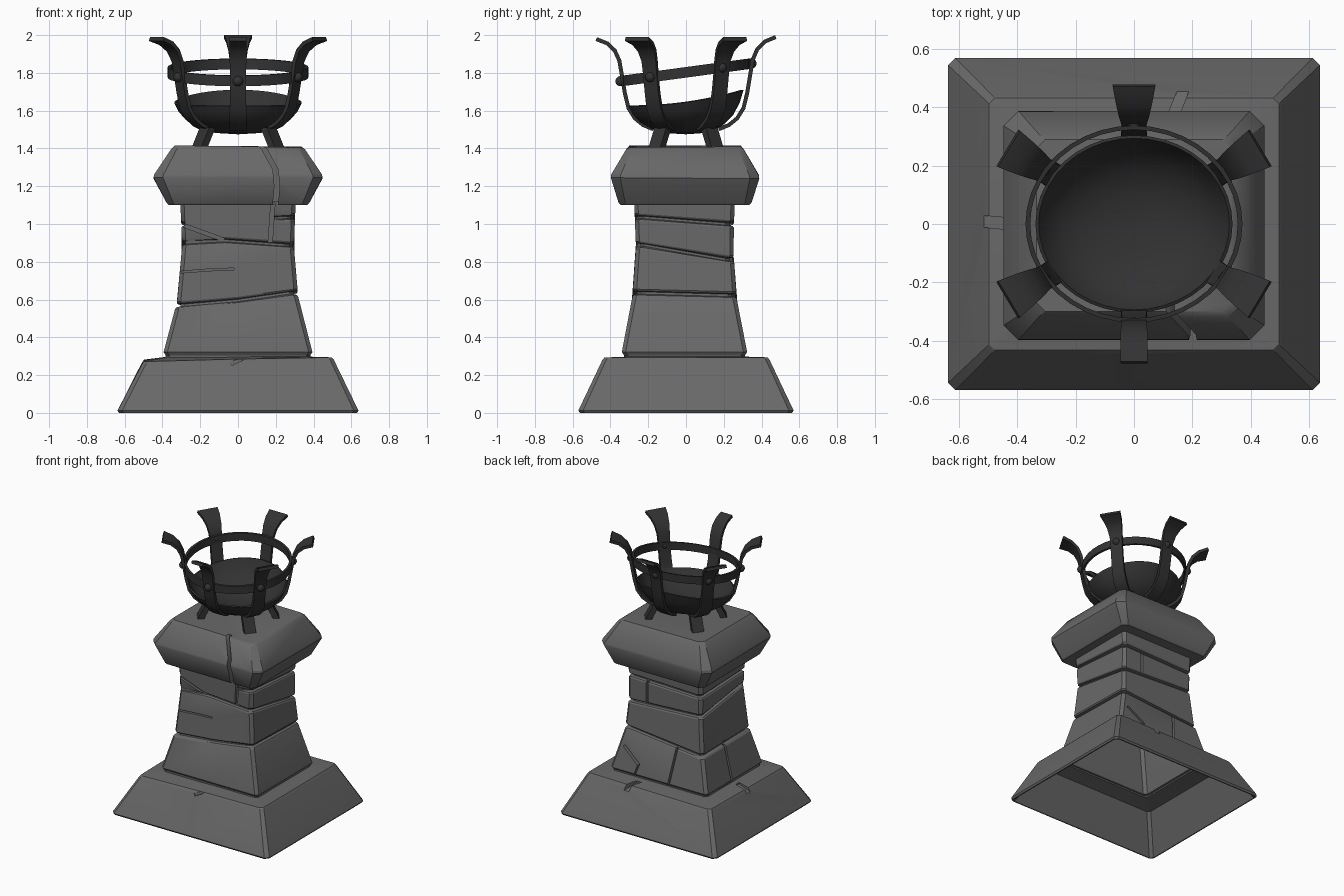
import bpy, bmesh, math
from mathutils import Vector

if "Cube" in bpy.data.objects:
    bpy.data.objects.remove(bpy.data.objects["Cube"])


def material(name, rgb):
    m = bpy.data.materials.new(name)
    m.diffuse_color = (*rgb, 1)
    m.use_nodes = True
    m.node_tree.nodes["Principled BSDF"].inputs["Base Color"].default_value = m.diffuse_color
    return m


STONE = material("dark grey stone", (0.14, 0.14, 0.14))
IRON = material("blackened iron", (0.032, 0.032, 0.032))


def loft(name, rings, mat, closed=False):
    """Skin a stack of equal point rings; cap the ends, or join them when closed."""
    bm = bmesh.new()
    vs = [[bm.verts.new(p) for p in r] for r in rings]
    n = len(vs[0])
    for k in range(len(vs) if closed else len(vs) - 1):
        a, b = vs[k], vs[(k + 1) % len(vs)]
        for i in range(n):
            j = (i + 1) % n
            bm.faces.new((a[i], a[j], b[j], b[i]))
    if not closed:
        bm.faces.new(vs[0])
        bm.faces.new(vs[-1])
    bmesh.ops.recalc_face_normals(bm, faces=bm.faces)
    me = bpy.data.meshes.new(name)
    bm.to_mesh(me)
    bm.free()
    me.materials.append(mat)
    ob = bpy.data.objects.new(name, me)
    bpy.context.collection.objects.link(ob)
    return ob


def block_ring(size, z, c=0.02, inset=0.0, mid=0.0, cy=0.0):
    """Rectangle with chamfered corners; z runs FL, front mid, FR, BR, BL;
    inset has the same order plus a sixth value for the front side of FL."""
    zs = z if isinstance(z, tuple) else (z,) * 5
    ins = inset if isinstance(inset, tuple) else (inset,) * 6
    layout = [(0, -1, -1, 0, 1), (5, -1, -1, 1, 0), (1, 0, -1, 0, 0), (2, 1, -1, 1, 0), (2, 1, -1, 0, 1),
              (3, 1, 1, 0, 1), (3, 1, 1, 1, 0), (4, -1, 1, 1, 0), (4, -1, 1, 0, 1)]
    pts = []
    for k, sx, sy, ax, ay in layout:
        zk = zs[k % 5]
        hx, hy = size(zk) if callable(size) else size
        x = sx * (hx - ins[k] - c * ax) if sx else mid
        pts.append((x, cy + sy * (hy - ins[k] - c * ay), zk))
    return pts


def crack(ob, path, w, d):
    """Cut a thin ribbon along path out of a stone part."""
    w, d = Vector(w), Vector(d)
    rings = [[Vector(p) + w + d, Vector(p) - w + d, Vector(p) - w - d, Vector(p) + w - d] for p in path]
    cutter = loft("crack_cutter", rings, STONE)
    cutter.hide_render = True
    mod = ob.modifiers.new("crack", 'BOOLEAN')
    mod.object, mod.operation, mod.solver = cutter, 'DIFFERENCE', 'EXACT'
    bpy.context.view_layer.objects.active = ob
    bpy.ops.object.modifier_apply(modifier=mod.name)
    bpy.data.objects.remove(cutter, do_unlink=True)


# Base: hollow sloped plinth
base = loft("base", [
    block_ring((0.63, 0.562), 0.0, 0.025),
    block_ring((0.638, 0.57), 0.012, 0.025),
    block_ring((0.508, 0.443), (0.258, 0.274, 0.28, 0.28, 0.268), 0.02),
    block_ring((0.497, 0.432), (0.272, 0.285, 0.293, 0.294, 0.282), 0.02),
    block_ring((0.37, 0.31), 0.298),
    block_ring((0.36, 0.30), 0.27),
    block_ring((0.48, 0.413), 0.25),
    block_ring((0.622, 0.554), 0.0)], STONE, closed=True)
crack(base, [(0.13, 0.36, 0.297), (0.17, 0.46, 0.267)], (0.02, 0, 0), (0, 0, 0.016))
crack(base, [(-0.42, 0, 0.297), (-0.53, 0.01, 0.262)], (0, 0.02, 0), (0, 0, 0.016))
crack(base, [(-0.04, -0.46, 0.258), (0.02, -0.445, 0.287)], (0.006, 0, -0.008), (0, 0.016, 0))

# Column: hollow tapered shaft with crooked masonry joints
PROFILE = [(0.28, 0.405, 0.34), (0.60, 0.32, 0.277), (0.88, 0.296, 0.257), (1.13, 0.306, 0.267)]


def shaft(z):
    for (z0, x0, y0), (z1, x1, y1) in zip(PROFILE, PROFILE[1:]):
        if z <= z1:
            t = max(0, (z - z0) / (z1 - z0))
            return x0 + (x1 - x0) * t, y0 + (y1 - y0) * t
    return PROFILE[-1][1:]


JOINTS = [((0.57, 0.595, 0.635, 0.622, 0.565), (1,) * 6, 0.0),
          ((0.90, 0.912, 0.888, 0.812, 0.84), (1, 1, 1, 1, 1, 0), -0.07),
          ((1.0, 1.03, 1.035, 1.0, 0.985), (1, 0, 1, 1, 1, 0), 0.17)]
rings = [block_ring(shaft, 0.285, inset=0.02, cy=-0.008), block_ring(shaft, 0.305, inset=0.015, cy=-0.008),
         block_ring(shaft, 0.322, cy=-0.008)]
for zs, deep, mid in JOINTS:
    for dz, inset in [(-0.02, 0), (-0.011, 0.006), (-0.006, 0.024), (0.006, 0.024), (0.011, 0.006), (0.02, 0)]:
        rings.append(block_ring(shaft, tuple(z + dz for z in zs), inset=tuple(inset * k for k in deep),
                                mid=mid, cy=-0.008))
rings += [block_ring(shaft, 1.12, cy=-0.008)]
rings += [block_ring(shaft, z, inset=0.055, cy=-0.008) for z in (1.11, 0.88, 0.6, 0.285)]
column = loft("column", rings, STONE, closed=True)
crack(column, [(-0.33, -0.275, 1.008), (-0.065, -0.272, 0.912)], (0, 0, 0.01), (0, 0.024, 0))
crack(column, [(0.185, -0.275, 1.11), (0.17, -0.275, 0.895)], (0.011, 0, 0), (0, 0.026, 0))
crack(column, [(-0.31, -0.28, 0.745), (-0.15, -0.28, 0.757), (-0.02, -0.28, 0.762)], (0, 0, 0.005), (0, 0.026, 0))
crack(column, [(-0.41, 0.03, 0.29), (-0.327, 0.02, 0.59)], (0, 0.008, 0), (0.024, 0, 0))
crack(column, [(-0.08, 0.33, 0.29), (-0.12, 0.27, 0.59)], (0.008, 0, 0), (0, 0.024, 0))
crack(column, [(0.30, 0.287, 0.49), (0.17, 0.308, 0.39), (0.20, 0.33, 0.29)], (0.008, 0, -0.006), (0, 0.022, 0))
crack(column, [(0.14, 0.25, 0.83), (0.14, 0.255, 0.99)], (0.008, 0, 0), (0, 0.024, 0))

# Cap stone
cap = loft("cap_stone", [
    block_ring((0.365, 0.34), 1.10, 0.03, cy=-0.005),
    block_ring((0.378, 0.352), 1.112, 0.035, cy=-0.005),
    block_ring((0.447, 0.393), (1.245, 1.245, 1.245, 1.24, 1.24), 0.05, cy=-0.005),
    block_ring((0.445, 0.391), (1.26, 1.26, 1.262, 1.255, 1.26), 0.05, cy=-0.005),
    block_ring((0.355, 0.312), 1.395, 0.03, cy=-0.005),
    block_ring((0.335, 0.295), (1.415, 1.412, 1.405, 1.41, 1.415), 0.03, cy=-0.005)], STONE)
crack(cap, [(0.09, -0.40, 1.44), (0.14, -0.40, 1.395), (0.198, -0.40, 1.29), (0.207, -0.40, 1.2),
            (0.195, -0.40, 1.07)], (0.014, 0, 0), (0, 0.135, 0))

# Feet: four short splayed legs under the bowl
for sx in (-1, 1):
    for sy in (-1, 1):
        a = math.atan2(sy * 0.8, sx)
        u, v = Vector((math.cos(a), math.sin(a), 0)), Vector((-math.sin(a), math.cos(a), 0))
        loft("foot", [[Vector(c) + u * i * 0.022 + v * j * 0.04 for i, j in ((1, 1), (-1, 1), (-1, -1), (1, -1))]
                      for c in ((sx * 0.205, sy * 0.155, 1.40), (sx * 0.16, sy * 0.122, 1.512))], IRON)


def oval(r, z, tilt, ratio, bend=0.0, n=40):
    out = []
    for i in range(n):
        a = math.tau * i / n
        y = r * ratio * math.sin(a)
        out.append((r * math.cos(a), y, z + tilt * y + bend * y * y))
    return out


# Fire bowl: oval dish whose rim rises to the back
DISH = [(0.005, 1.475), (0.12, 1.482), (0.21, 1.51), (0.275, 1.55), (0.315, 1.595), (0.338, 1.643),
        (0.327, 1.648), (0.30, 1.605), (0.255, 1.565), (0.19, 1.532), (0.11, 1.51), (0.005, 1.503)]
loft("fire_bowl", [oval(r, z, 0.14 * min(1, (z - 1.475) / 0.16), 0.9, 0.25 * min(1, (z - 1.475) / 0.16))
                   for r, z in DISH], IRON)

# Tilted hoop
loft("hoop", [oval(r, z, 0.135, 0.908) for r, z in
              ((0.372, 1.775), (0.372, 1.831), (0.356, 1.831), (0.356, 1.775))], IRON, closed=True)

# Six flared straps with rivets where they meet the hoop
STRAP = [(0.19, 1.492, 0.045), (0.25, 1.515, 0.045), (0.30, 1.553, 0.045), (0.338, 1.61, 0.044),
         (0.359, 1.69, 0.042), (0.377, 1.79, 0.042), (0.39, 1.865, 0.044), (0.415, 1.92, 0.052),
         (0.455, 1.957, 0.062), (0.515, 1.980, 0.073)]
for deg in (31, 90, 149, 211, 270, 329):
    a = math.radians(deg)
    u, v = Vector((math.cos(a), math.sin(a), 0)), Vector((-math.sin(a), math.cos(a), 0))
    s = 0.93 if deg in (90, 270) else 0.985
    rings = []
    for i, (r, z, w) in enumerate(STRAP):
        if deg == 270:
            w = min(w, 0.046)
        drop = 0 if deg == 90 else 0.012 * max(0, (z - 1.8) / 0.2)
        p, q = STRAP[max(0, i - 1)], STRAP[min(len(STRAP) - 1, i + 1)]
        t = Vector((q[0] - p[0], q[1] - p[1])).normalized() * 0.021
        outer = u * r * s + Vector((0, 0, z - drop))
        inner = outer - u * t.y + Vector((0, 0, t.x))
        rings.append([outer + v * w, outer - v * w, inner - v * w, inner + v * w])
    loft("strap", rings, IRON)
    c = u * (0.377 * s - 0.004)
    bm = bmesh.new()
    bmesh.ops.create_uvsphere(bm, u_segments=12, v_segments=8, radius=0.027)
    me = bpy.data.meshes.new("rivet")
    bm.to_mesh(me)
    bm.free()
    me.materials.append(IRON)
    rivet = bpy.data.objects.new("rivet", me)
    rivet.location = (c.x, c.y, 1.803 + 0.135 * c.y)
    bpy.context.collection.objects.link(rivet)

# Smooth shading with sharp edges kept
bpy.ops.object.select_all(action='SELECT')
bpy.context.view_layer.objects.active = base
bpy.ops.object.shade_smooth_by_angle(angle=math.radians(28))
